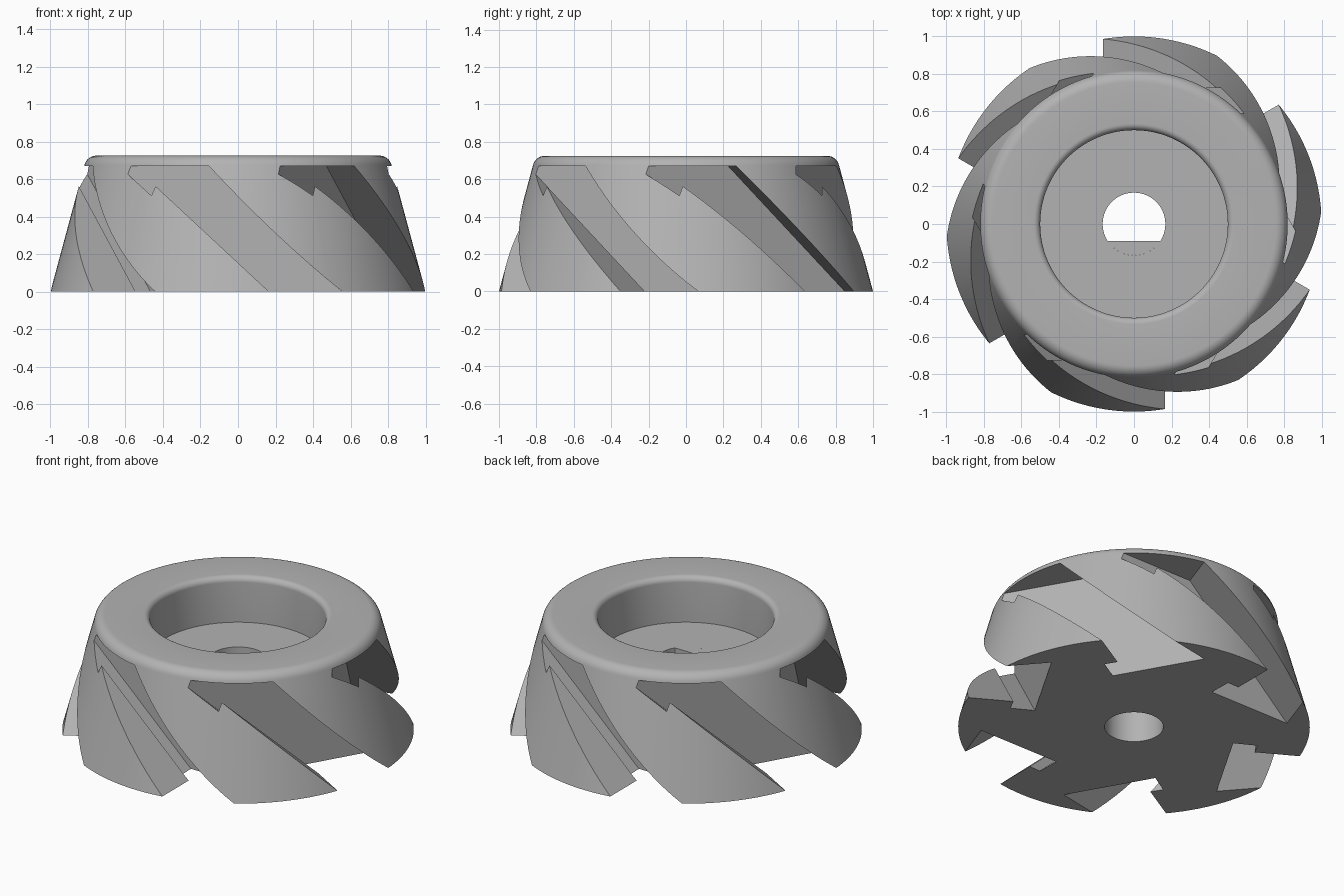
import bpy, bmesh, math
from mathutils import Matrix, Vector

if "Cube" in bpy.data.objects:
    bpy.data.objects.remove(bpy.data.objects["Cube"])

grey = bpy.data.materials.new("machined_grey")
grey.use_nodes = True
grey.diffuse_color = (0.45, 0.45, 0.45, 1)
grey.node_tree.nodes["Principled BSDF"].inputs["Base Color"].default_value = (0.45, 0.45, 0.45, 1)


def add_object(name, bm):
    bmesh.ops.recalc_face_normals(bm, faces=bm.faces)
    mesh = bpy.data.meshes.new(name)
    bm.to_mesh(mesh)
    bm.free()
    mesh.materials.append(grey)
    obj = bpy.data.objects.new(name, mesh)
    bpy.context.collection.objects.link(obj)
    return obj


def arc(cx, cz, radius, start, end, steps=8):
    angles = [math.radians(start + (end - start) * i / steps) for i in range(steps + 1)]
    return [(cx + radius * math.cos(a), cz + radius * math.sin(a)) for a in angles]


def lathe(profile, segments):
    bm = bmesh.new()
    rings = []
    for i in range(segments):
        a = math.tau * i / segments
        rings.append([bm.verts.new((r * math.cos(a), r * math.sin(a), z)) for r, z in profile])
    for i in range(segments):
        here, there = rings[i], rings[(i + 1) % segments]
        for j in range(len(profile)):
            k = (j + 1) % len(profile)
            bm.faces.new((here[j], there[j], there[k], here[k]))
    return bm


def prism(bm, section, z0, z1, shear=0.0, turn=0.0):
    # Extrude an xy section between two heights, leaning it along x, then turn about z
    rot = Matrix.Rotation(turn, 3, "Z")
    low, high = [[bm.verts.new(rot @ Vector((x + shear * z, y, z))) for x, y in section]
                 for z in (z0, z1)]
    bm.faces.new(low)
    bm.faces.new(high)
    n = len(section)
    for i in range(n):
        bm.faces.new((low[i], low[(i + 1) % n], high[(i + 1) % n], high[i]))


# Conical body with rounded rim, top recess and round bore
HEIGHT, FLOOR, BORE = 0.725, 0.44, 0.167
profile = [(BORE, 0), (1, 0)]
profile += arc(0.755, 0.66, 0.065, 12, 90)
profile += arc(0.535, HEIGHT - 0.035, 0.035, 90, 180)
profile += [(0.5, FLOOR), (BORE, FLOOR)]
body = add_object("cutter_body", lathe(profile, 128))

# Six leaning flutes with a stepped seat under each tooth
flute = [(0.165, -1.25), (0.165, -0.726), (0.088, -0.728),
         (0.085, -0.588), (0.64, -0.59), (0.41, -1.25)]
bm = bmesh.new()
for i in range(6):
    prism(bm, flute, -0.05, 0.67, shear=-1.075, turn=math.tau * i / 6)
flutes = add_object("flute_tool", bm)
flutes.hide_render = True

cut = body.modifiers.new("flutes", "BOOLEAN")
cut.operation = "DIFFERENCE"
cut.solver = "EXACT"
cut.object = flutes
bpy.ops.object.select_all(action="DESELECT")
bpy.context.view_layer.objects.active = body
body.select_set(True)
bpy.ops.object.modifier_apply(modifier=cut.name)
bpy.data.objects.remove(flutes)
bpy.ops.object.shade_smooth_by_angle(angle=math.radians(25))

# Flat inside the upper bore
half = math.degrees(math.acos(0.09 / BORE))
bm = bmesh.new()
prism(bm, arc(0, 0, BORE, 270 - half, 270 + half, 16), 0.22, FLOOR)
add_object("bore_flat", bm)
